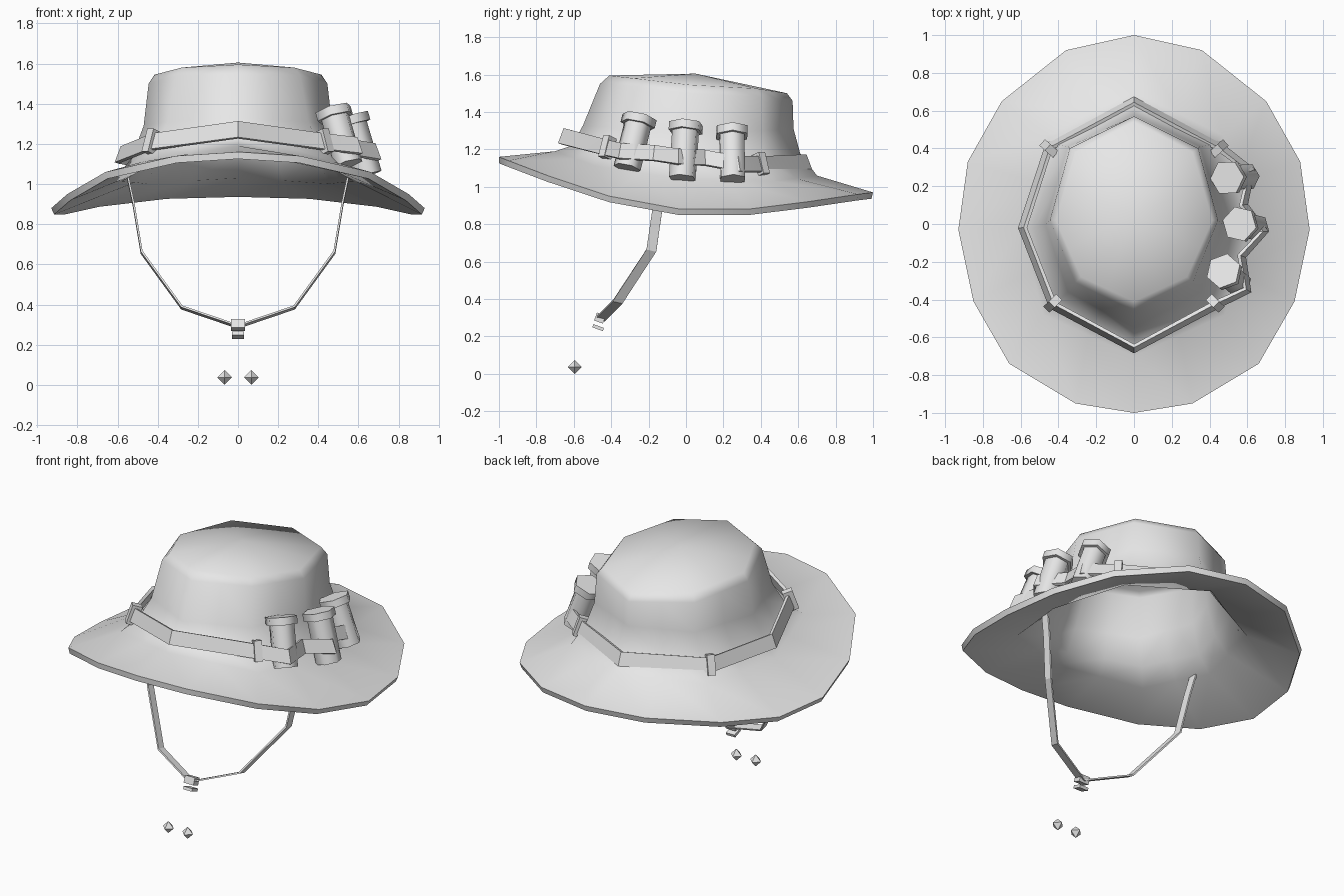
import bpy, bmesh, math
from mathutils import Vector, Matrix

cube = bpy.data.objects.get("Cube")
if cube:
    bpy.data.objects.remove(cube, do_unlink=True)

mat = bpy.data.materials.new("plain_grey")
mat.use_nodes = True
GREY = (0.8, 0.8, 0.8, 1)
mat.diffuse_color = GREY
mat.node_tree.nodes["Principled BSDF"].inputs["Base Color"].default_value = GREY


def finish(bm, name, thickness=0, offset=-1, angle=35):
    """Turn a bmesh into a shaded object, optionally given a thickness."""
    bmesh.ops.recalc_face_normals(bm, faces=bm.faces)
    mesh = bpy.data.meshes.new(name)
    bm.to_mesh(mesh)
    bm.free()
    mesh.materials.append(mat)
    ob = bpy.data.objects.new(name, mesh)
    bpy.context.collection.objects.link(ob)
    bpy.ops.object.select_all(action='DESELECT')
    ob.select_set(True)
    bpy.context.view_layer.objects.active = ob
    if thickness:
        mod = ob.modifiers.new("thickness", 'SOLIDIFY')
        mod.thickness = thickness
        mod.offset = offset
        bpy.ops.object.modifier_apply(modifier=mod.name)
    bpy.ops.object.shade_smooth_by_angle(angle=math.radians(angle))
    return ob


def full_ring(half):
    """Mirror a back-to-front half outline into a closed ring."""
    pts = [Vector(p) for p in half]
    return pts + [Vector((-p.x, p.y, p.z)) for p in reversed(pts[1:-1])]


def subdivided(half):
    """Add the midpoint of each side to a half outline."""
    out = [Vector(half[0])]
    for a, b in zip(half, half[1:]):
        out += [(Vector(a) + Vector(b)) / 2, Vector(b)]
    return out


def ribbon(name, path, across, thickness, closed=False, angle=20):
    """Flat strip along a path; across(p) gives the half-width vector."""
    bm = bmesh.new()
    rows = [(bm.verts.new(Vector(p) + across(Vector(p))),
             bm.verts.new(Vector(p) - across(Vector(p)))) for p in path]
    pairs = list(zip(rows, rows[1:]))
    if closed:
        pairs.append((rows[-1], rows[0]))
    for (a, b), (c, d) in pairs:
        bm.faces.new((a, b, d, c))
    return finish(bm, name, thickness, 0, angle)


def box(name, size, matrix):
    bm = bmesh.new()
    bmesh.ops.create_cube(bm, size=1, matrix=matrix @ Matrix.Diagonal((*size, 1)))
    return finish(bm, name)


# Hat shell: brim edge, flare, crown wall, shoulder and top
rings = [
    [(0, 1, .97), (.36, .92, .96), (.70, .65, .92), (.88, .33, .88), (.93, -.03, .88),
     (.85, -.41, .95), (.66, -.74, 1.06), (.31, -.95, 1.14), (0, -1, 1.16)],
    subdivided([(0, .70, 1.06), (.47, .47, 1.03), (.60, -.02, 1.04), (.48, -.48, 1.11), (0, -.70, 1.19)]),
    subdivided([(0, .61, 1.18), (.41, .42, 1.14), (.53, -.02, 1.13), (.41, -.41, 1.18), (0, -.61, 1.22)]),
    subdivided([(0, .575, 1.31), (.35, .41, 1.30), (.47, 0, 1.29), (.35, -.36, 1.31), (0, -.55, 1.33)]),
    subdivided([(0, .57, 1.46), (.34, .40, 1.48), (.445, .02, 1.50), (.31, -.31, 1.54), (0, -.46, 1.55)]),
    subdivided([(0, .54, 1.50), (.31, .38, 1.525), (.415, .02, 1.545), (.28, -.28, 1.58), (0, -.41, 1.595)]),
]
bm = bmesh.new()
loops = [[bm.verts.new(p) for p in full_ring(r)] for r in rings]
for low, high in zip(loops, loops[1:]):
    for i in range(len(low)):
        j = (i + 1) % len(low)
        bm.faces.new((low[i], low[j], high[j], high[i]))
peak = bm.verts.new((0, .05, 1.605))
for i, v in enumerate(loops[-1]):
    bm.faces.new((v, loops[-1][(i + 1) % len(loops[-1])], peak))
finish(bm, "hat_shell", .035, angle=60)

# Hat band, weaving out over the canisters on the left side
band_path = [(0, .65, 1.13), (-.45, .41, 1.12), (-.59, -.02, 1.145), (-.43, -.43, 1.21),
             (0, -.66, 1.27), (.43, -.43, 1.21), (.60, -.35, 1.19), (.57, -.17, 1.18),
             (.69, -.04, 1.16), (.58, .10, 1.155), (.62, .28, 1.12), (.45, .41, 1.12)]


def band_lean(p):
    inward = -Vector((p.x, p.y, 0)).normalized()
    return inward * .015 + Vector((0, 0, .04))


ribbon("hat_band", band_path, band_lean, .02, closed=True)

# Loops holding the band
for side, sx in (("left", 1), ("right", -1)):
    for end, (x, y, z) in (("front", (.43, -.42, 1.21)), ("back", (.45, .40, 1.12))):
        out = Vector((sx * x, y, 0)).normalized()
        up = (Vector((0, 0, 1)) - out * .35).normalized()
        along = up.cross(out).normalized()
        out = along.cross(up)
        m = Matrix((along, out, up)).transposed().to_4x4()
        box(f"band_loop_{end}_{side}", (.045, .06, .12),
            Matrix.Translation((sx * x, y, z)) @ m)

# Canisters tucked behind the band: body with a wider cap
canisters = {
    "front": ((.55, -.315, 1.10), (.475, -.25, 1.365)),
    "middle": ((.645, -.02, 1.045), (.56, 0, 1.33)),
    "back": ((.595, .25, 1.04), (.495, .245, 1.305)),
}
for name, (base, top) in canisters.items():
    base, top = Vector(base), Vector(top)
    axis = top - base
    turn = axis.to_track_quat('Z', 'Y').to_matrix().to_4x4()
    for part, radius, height, centre in (
            ("body", .075, axis.length, (base + top) / 2),
            ("cap", .095, .045, top - axis.normalized() * .015)):
        bm = bmesh.new()
        bmesh.ops.create_cone(bm, cap_ends=True, segments=6, radius1=radius, radius2=radius,
                              depth=height, matrix=Matrix.Translation(centre) @ turn)
        finish(bm, f"canister_{part}_{name}", angle=65)

# Chin strap
half_strap = [(.55, -.13, 1.04), (.52, -.15, .90), (.48, -.185, .66), (.28, -.365, .385), (0, -.46, .29)]
strap_path = half_strap + [(-x, y, z) for x, y, z in reversed(half_strap[:-1])]
ribbon("chin_strap", strap_path, lambda p: Vector((0, .026, -.006)), .01)

# Slider and end clip of the strap
tilt = Matrix.Rotation(math.radians(-20), 4, 'X')
box("strap_slider", (.068, .05, .045), Matrix.Translation((0, -.46, .298)) @ tilt)
box("strap_clip", (.06, .06, .018), Matrix.Translation((0, -.47, .247)) @ tilt)

# Hanging cord beads
for side, sx in (("left", 1), ("right", -1)):
    bm = bmesh.new()
    bmesh.ops.create_uvsphere(bm, u_segments=4, v_segments=2, radius=.037,
                              matrix=Matrix.Translation((sx * .067, -.595, .037)))
    finish(bm, f"cord_bead_{side}")
